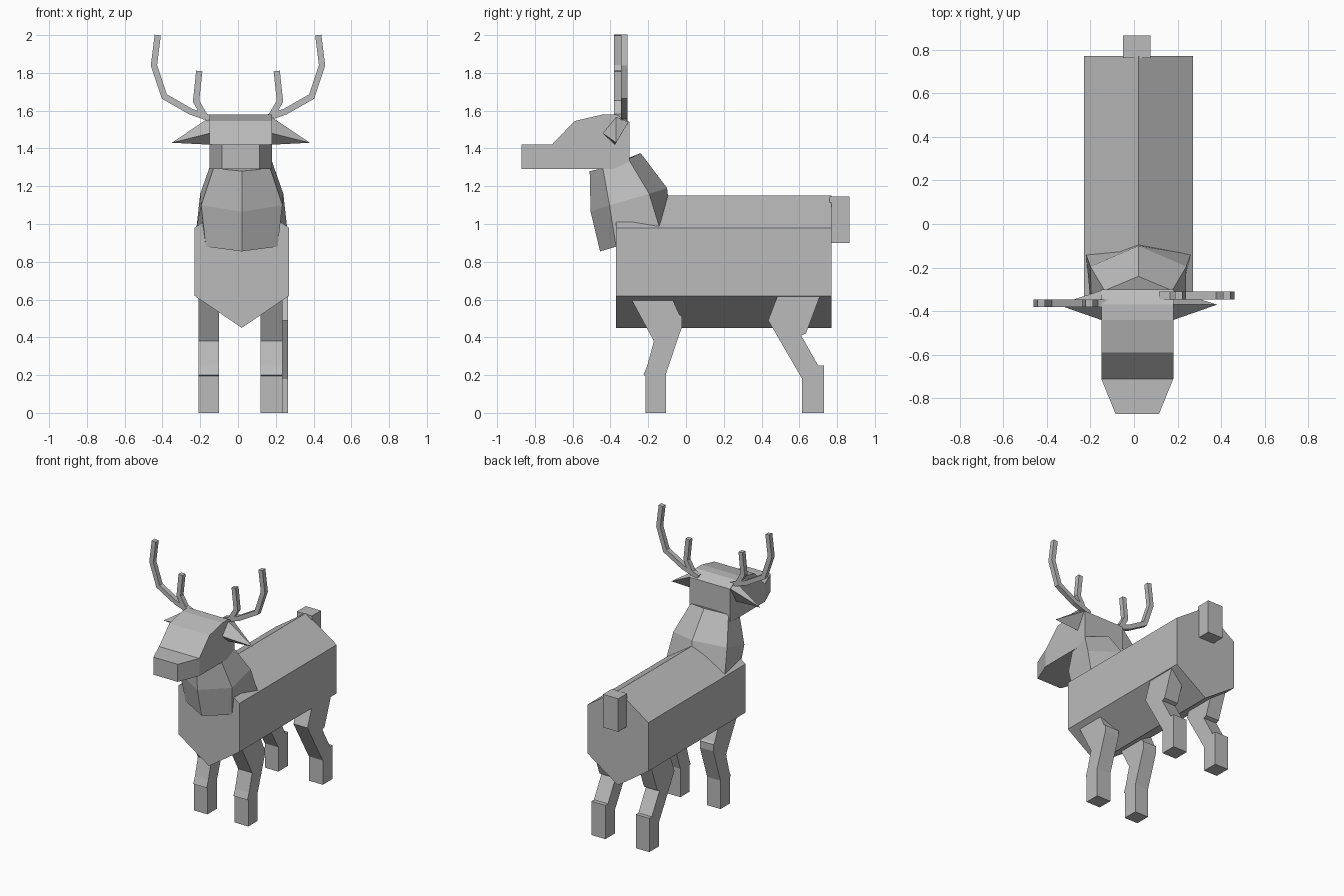
import bpy, bmesh, math
from mathutils import Vector

if "Cube" in bpy.data.objects:
    bpy.data.objects.remove(bpy.data.objects["Cube"])

CX = 0.02  # centre line of the body

grey = bpy.data.materials.new("plain_grey")
grey.diffuse_color = (0.5, 0.5, 0.5, 1)
grey.use_nodes = True
grey.node_tree.nodes["Principled BSDF"].inputs["Base Color"].default_value = grey.diffuse_color


def loft(name, rings):
    """Closed solid through rings of equal point count."""
    bm = bmesh.new()
    loops = [[bm.verts.new(p) for p in ring] for ring in rings]
    n = len(loops[0])
    for a, b in zip(loops, loops[1:]):
        for i in range(n):
            j = (i + 1) % n
            bm.faces.new((a[i], a[j], b[j], b[i]))
    bm.faces.new(loops[0][::-1])
    bm.faces.new(loops[-1])
    bmesh.ops.recalc_face_normals(bm, faces=bm.faces)
    return finish(name, bm)


def finish(name, bm):
    me = bpy.data.meshes.new(name)
    bm.to_mesh(me)
    bm.free()
    me.materials.append(grey)
    ob = bpy.data.objects.new(name, me)
    bpy.context.collection.objects.link(ob)
    return ob


def side_prism(name, profile, x0, x1):
    """Extrude a (y, z) profile along x."""
    return loft(name, [[(x, y, z) for y, z in profile] for x in (x0, x1)])


def front_prism(name, profile, y0, y1):
    """Extrude an (x, z) profile along y."""
    return loft(name, [[(x, y, z) for x, z in profile] for y in (y0, y1)])


def ribbon(path, width):
    """Outline of constant width around a bent path, with mitred corners."""
    pts = [Vector(p) for p in path]
    dirs = [(b - a).normalized() for a, b in zip(pts, pts[1:])]
    left, right = [], []
    for i, p in enumerate(pts):
        d0, d1 = dirs[max(i - 1, 0)], dirs[min(i, len(dirs) - 1)]
        n0, n1 = Vector((-d0.y, d0.x)), Vector((-d1.y, d1.x))
        m = (n0 + n1).normalized()
        off = m * (width / 2 / m.dot(n0))
        left.append(tuple(p + off))
        right.append(tuple(p - off))
    return left + right[::-1]


# Body: six-sided trunk
front_prism("body", [(CX, 1.15), (0.27, 0.98), (0.27, 0.62),
                     (CX, 0.45), (-0.23, 0.62), (-0.23, 0.98)], -0.37, 0.77)

# Tail
side_prism("tail", [(0.76, 0.90), (0.865, 0.90), (0.865, 1.145), (0.76, 1.145)], -0.05, 0.075)


# Neck: six-sided loft; each ring is front, front side, back side, back
def neck_ring(front, fside, fw, bside, bw, back):
    return [(CX, *front), (CX + fw, *fside), (CX + bw, *bside),
            (CX, *back), (CX - bw, *bside), (CX - fw, *fside)]


loft("neck", [
    neck_ring((-0.455, 0.855), (-0.37, 0.88), 0.19, (-0.14, 0.98), 0.24, (-0.085, 1.05)),
    neck_ring((-0.505, 1.065), (-0.405, 1.10), 0.215, (-0.195, 1.16), 0.22, (-0.10, 1.19)),
    neck_ring((-0.51, 1.28), (-0.44, 1.295), 0.15, (-0.305, 1.345), 0.155, (-0.24, 1.375)),
])

# Head and tapering muzzle
side_prism("head", [(-0.71, 1.29), (-0.71, 1.42), (-0.59, 1.545), (-0.44, 1.58),
                    (-0.37, 1.58), (-0.30, 1.54), (-0.30, 1.29)], -0.15, 0.18)
loft("muzzle", [[(a, y, 1.29), (b, y, 1.29), (b, y, 1.42), (a, y, 1.42)]
                for y, a, b in ((-0.71, -0.15, 0.18), (-0.87, -0.085, 0.115))])

# Ears: four-sided points at the sides of the head
for side, base_x, tip_x in (("left", -0.15, -0.35), ("right", 0.18, 0.38)):
    bm = bmesh.new()
    base = [bm.verts.new((base_x, y, z)) for y, z in
            ((-0.44, 1.48), (-0.37, 1.565), (-0.305, 1.54), (-0.375, 1.42))]
    tip = bm.verts.new((tip_x, -0.37, 1.43))
    bm.faces.new(base)
    for i in range(4):
        bm.faces.new((base[i], base[(i + 1) % 4], tip))
    bmesh.ops.recalc_face_normals(bm, faces=bm.faces)
    finish(side + "_ear", bm)

# Antlers: a long beam and a short tine on each side
beam = [(0.12, 1.55), (0.25, 1.595), (0.39, 1.675), (0.445, 1.84), (0.425, 2.0)]
tine = [(0.17, 1.56), (0.222, 1.65), (0.205, 1.81)]
for side, s, y in (("left", -1, -0.38), ("right", 1, -0.345)):
    for part, path in (("beam", beam), ("tine", tine)):
        outline = ribbon([(s * x, z) for x, z in path], 0.033)
        front_prism(f"{side}_antler_{part}", outline, y, y + 0.035)

# Legs
front_leg = [(-0.30, 0.62), (-0.08, 0.62), (-0.035, 0.52), (-0.02, 0.51), (-0.02, 0.46),
             (-0.105, 0.21), (-0.105, 0), (-0.215, 0), (-0.215, 0.195),
             (-0.225, 0.20), (-0.205, 0.25), (-0.17, 0.38)]
hind_leg = [(0.485, 0.62), (0.71, 0.62), (0.635, 0.42), (0.61, 0.41), (0.70, 0.25),
            (0.73, 0.25), (0.73, 0), (0.615, 0), (0.615, 0.18), (0.435, 0.49)]
side_prism("front_leg_left", front_leg, -0.21, -0.10)
side_prism("front_leg_right", front_leg, 0.12, 0.235)
side_prism("hind_leg_left", hind_leg, -0.21, -0.10)
side_prism("hind_leg_right", hind_leg, 0.15, 0.265)
